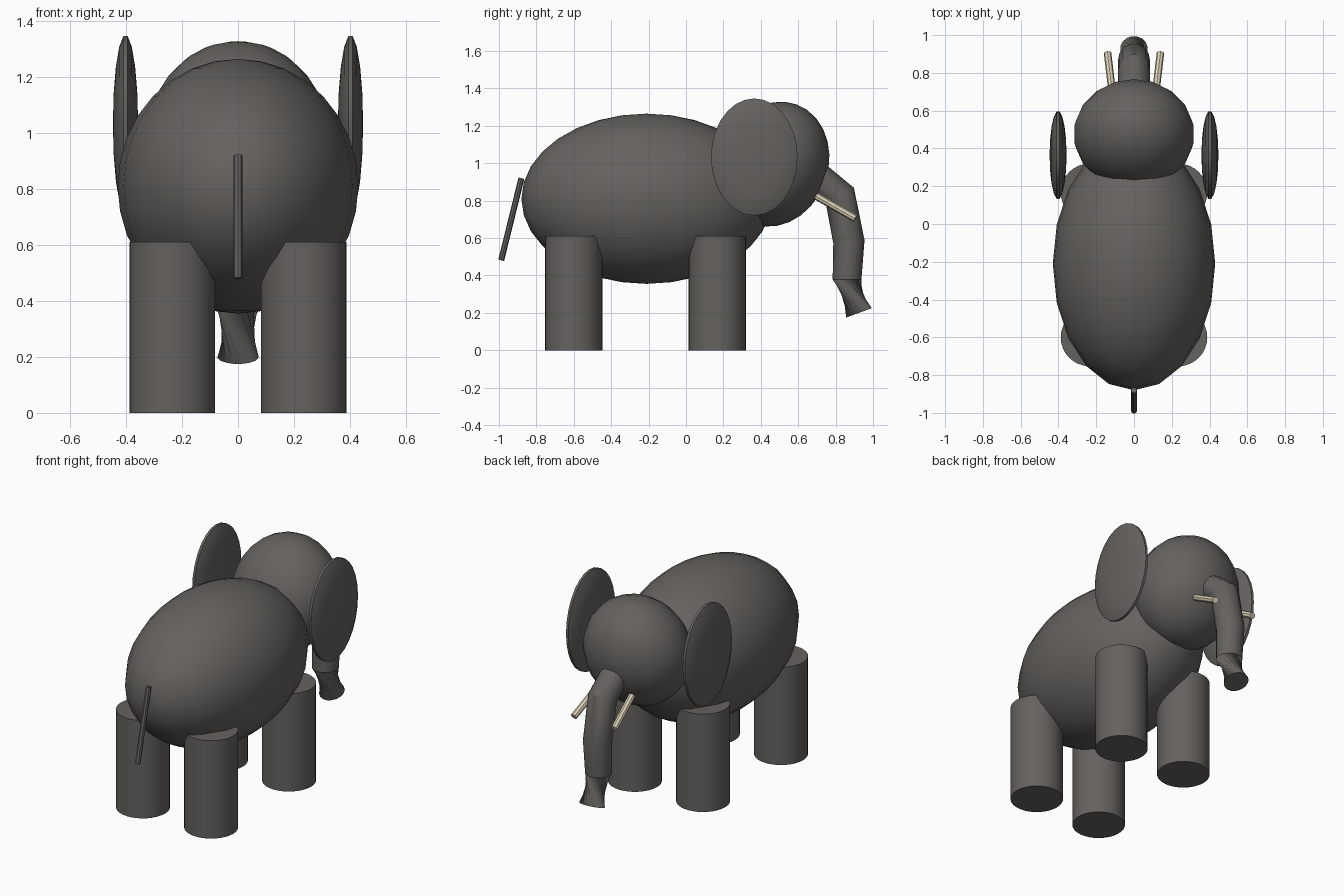
import bpy, bmesh
from math import radians, sin, cos, pi
from mathutils import Vector, Matrix

default = bpy.data.objects.get("Cube")
if default:
    bpy.data.objects.remove(default)


def material(name, rgb):
    mat = bpy.data.materials.new(name)
    mat.use_nodes = True
    mat.diffuse_color = (*rgb, 1)
    mat.node_tree.nodes["Principled BSDF"].inputs["Base Color"].default_value = (*rgb, 1)
    return mat


hide = material("grey hide", (0.13, 0.122, 0.112))
ivory = material("ivory", (0.72, 0.64, 0.48))


def finish(name, bm, mat):
    bmesh.ops.recalc_face_normals(bm, faces=bm.faces)
    mesh = bpy.data.meshes.new(name)
    bm.to_mesh(mesh)
    bm.free()
    mesh.materials.append(mat)
    obj = bpy.data.objects.new(name, mesh)
    bpy.context.collection.objects.link(obj)
    bpy.ops.object.select_all(action='DESELECT')
    obj.select_set(True)
    bpy.context.view_layer.objects.active = obj
    bpy.ops.object.shade_smooth_by_angle(angle=radians(35))
    return obj


def ellipsoid(name, centre, radii, segs, rings, turn=Matrix()):
    """Sphere with its poles turned first, then scaled to the radii."""
    bm = bmesh.new()
    bmesh.ops.create_uvsphere(bm, u_segments=segs, v_segments=rings, radius=1)
    bmesh.ops.transform(bm, matrix=turn, verts=bm.verts)
    bmesh.ops.scale(bm, vec=radii, verts=bm.verts)
    bmesh.ops.translate(bm, vec=centre, verts=bm.verts)
    return finish(name, bm, hide)


def rod(name, start, end, radius, sides, mat):
    a, b = Vector(start), Vector(end)
    bm = bmesh.new()
    bmesh.ops.create_cone(bm, cap_ends=True, segments=sides, radius1=radius,
                          radius2=radius, depth=(b - a).length)
    turn = (b - a).to_track_quat('Z', 'Y').to_matrix().to_4x4()
    bmesh.ops.transform(bm, matrix=Matrix.Translation((a + b) / 2) @ turn, verts=bm.verts)
    return finish(name, bm, mat)


# Body and slightly tilted head
ellipsoid("body", (0, -0.21, 0.81), (0.43, 0.67, 0.455), 20, 16)
head = ellipsoid("head", (0, 0, 0), (0.32, 0.285, 0.34), 18, 14)
head.location = (0, 0.475, 0.995)
head.rotation_euler.x = radians(-20)

for side, s in (("left", 1), ("right", -1)):
    # Thin ears with a narrow rim
    ellipsoid(side + "_ear", (s * 0.402, 0.365, 1.033), (0.045, 0.235, 0.318),
              28, 9, Matrix.Rotation(pi / 2, 4, 'Y'))
    # Pillar legs
    for end, y in (("head_end", 0.167), ("tail_end", -0.6)):
        rod(f"{side}_{end}_leg", (s * 0.235, y, 0), (s * 0.235, y, 0.61), 0.153, 32, hide)
    # Tusks
    rod(side + "_tusk", (s * 0.115, 0.695, 0.825), (s * 0.14, 0.905, 0.705), 0.02, 8, ivory)

rod("tail", (0, -0.88, 0.92), (0, -0.988, 0.481), 0.016, 8, hide)

# Bent trunk: rings of (y, z, radius, lean, twist), the last section twisted
trunk_rings = [(0.66, 0.96, 0.082, 42, 0), (0.822, 0.83, 0.085, 27, 0),
               (0.871, 0.58, 0.084, 6, 0), (0.861, 0.378, 0.077, 0, 0),
               (0.925, 0.2, 0.074, 20, 100)]
SIDES = 16
bm = bmesh.new()
loops = []
for y, z, r, lean, twist in trunk_rings:
    tilt = Matrix.Rotation(radians(lean), 3, 'X')
    loop = []
    for i in range(SIDES):
        a = 2 * pi * i / SIDES + radians(twist)
        loop.append(bm.verts.new(Vector((0, y, z)) + tilt @ Vector((r * cos(a), r * sin(a), 0))))
    loops.append(loop)
for upper, lower in zip(loops, loops[1:]):
    for i in range(SIDES):
        j = (i + 1) % SIDES
        quad = (upper[i], upper[j], lower[j], lower[i])
        bm.faces.new(quad)
bm.faces.new(loops[0])
bm.faces.new(loops[-1])
finish("trunk", bm, hide)
